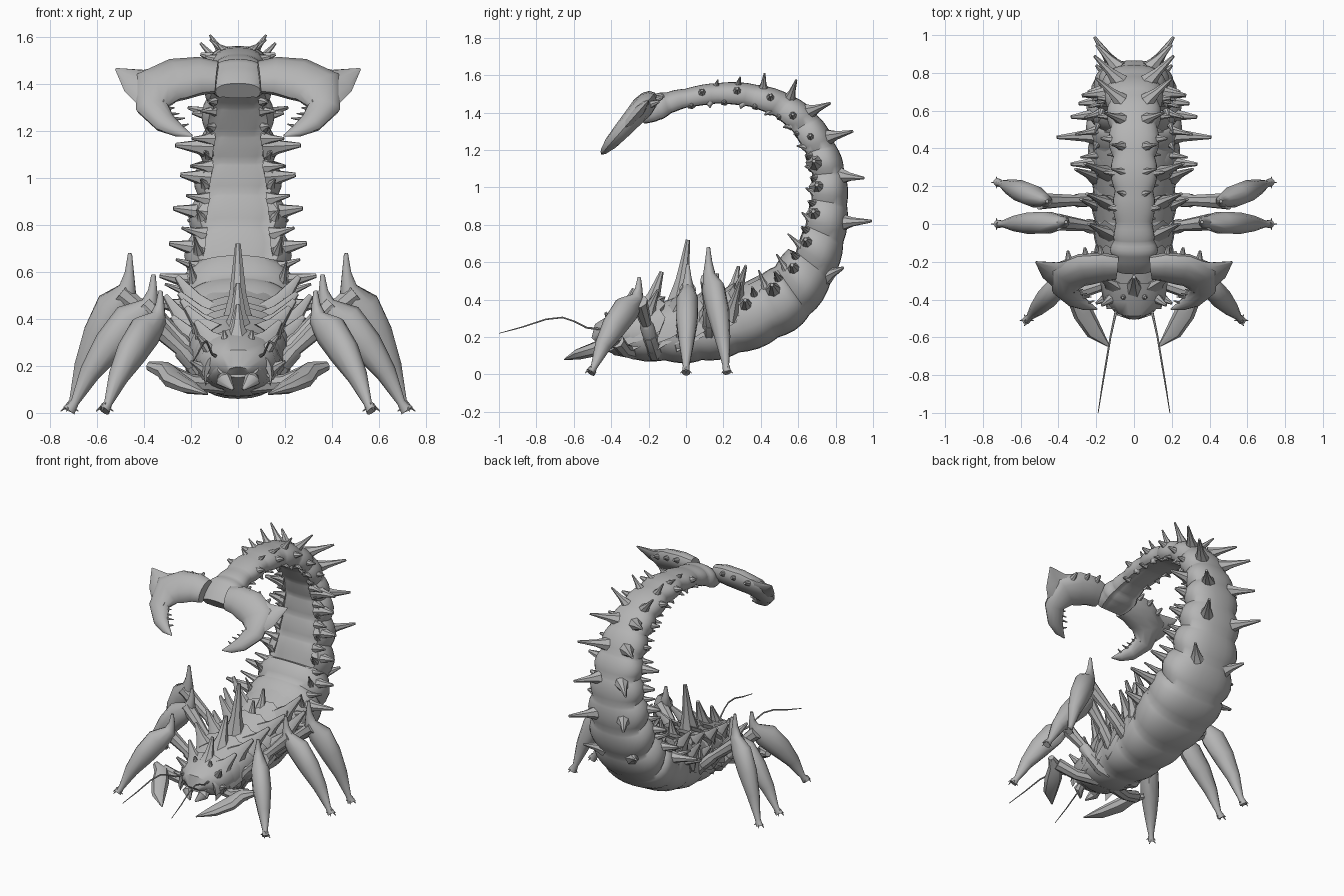
import bpy, bmesh, math
from mathutils import Vector as V

shell = bpy.data.materials.new("shell_grey")
shell.diffuse_color = (0.46, 0.46, 0.46, 1)


def finish(name, bm, mirror=False, angle=40):
    bmesh.ops.recalc_face_normals(bm, faces=bm.faces)
    me = bpy.data.meshes.new(name)
    bm.to_mesh(me)
    bm.free()
    me.materials.append(shell)
    ob = bpy.data.objects.new(name, me)
    bpy.context.collection.objects.link(ob)
    if mirror:
        ob.modifiers.new("Mirror", 'MIRROR')
    bpy.ops.object.select_all(action='DESELECT')
    ob.select_set(True)
    bpy.context.view_layer.objects.active = ob
    bpy.ops.object.shade_smooth_by_angle(angle=math.radians(angle))
    return ob


def skin(bm, rings):
    # join a stack of point rings into a capped skin
    vs = [[bm.verts.new(p) for p in r] for r in rings]
    n = len(vs[0])
    for a, b in zip(vs, vs[1:]):
        for i in range(n):
            bm.faces.new((a[i], a[(i + 1) % n], b[(i + 1) % n], b[i]))
    bm.faces.new(vs[0])
    bm.faces.new(vs[-1])


def tube(bm, pts, ra, rb, ref=(0, 1, 0), sides=8):
    # oval tube; ra is measured across the ref direction, rb along it
    pts = [V(p) for p in pts]
    ref = V(ref)
    rings = []
    for i, p in enumerate(pts):
        t = (pts[min(i + 1, len(pts) - 1)] - pts[max(i - 1, 0)]).normalized()
        u = ref.cross(t).normalized()
        v = t.cross(u)
        rings.append([p + u * ra[i] * math.cos(k * math.tau / sides)
                      + v * rb[i] * math.sin(k * math.tau / sides) for k in range(sides)])
    skin(bm, rings)


def spike(bm, base, tip, r, flat=1.0, ref=(0.1, 0.3, 0.05)):
    base, tip = V(base), V(tip)
    pts = [base, base.lerp(tip, 0.4), base.lerp(tip, 0.75), tip]
    rs = [r, r * 0.5, r * 0.3, r * 0.16]
    tube(bm, pts, rs, [x * flat for x in rs], ref, 7)


# body stations: outer y, z, inner y, z, half width
ST = [(-.47, .15, -.46, .24, .09), (-.32, .09, -.34, .33, .17), (-.12, .07, -.14, .38, .19),
      (.08, .07, .06, .40, .20), (.28, .11, .22, .43, .22), (.49, .19, .36, .50, .245),
      (.66, .31, .47, .58, .245), (.78, .50, .55, .68, .22), (.845, .70, .60, .81, .205),
      (.865, .90, .635, .94, .185), (.85, 1.08, .645, 1.06, .165), (.80, 1.23, .615, 1.17, .15),
      (.71, 1.38, .55, 1.28, .14), (.57, 1.49, .46, 1.36, .13), (.38, 1.55, .34, 1.41, .12),
      (.18, 1.56, .18, 1.43, .11), (0, 1.53, .01, 1.41, .10), (-.10, 1.51, -.07, 1.38, .11),
      (-.18, 1.49, -.13, 1.34, .125), (-.27, 1.40, -.22, 1.33, .095)]


def station(t):
    # smooth interpolation: centre, outward vector, half width
    i = min(int(t), len(ST) - 2)
    f = t - i
    p = [ST[max(0, min(len(ST) - 1, i + k))] for k in (-1, 0, 1, 2)]
    c = [.5 * (2 * b + (d - a) * f + (2 * a - 5 * b + 4 * d - e) * f * f
               + (3 * b - a - 3 * d + e) * f ** 3) for a, b, d, e in zip(*p)]
    o, n = V((0, c[0], c[1])), V((0, c[2], c[3]))
    return (o + n) / 2, (o - n) / 2, c[4]


# segmented body and tail, each segment swelling in its middle
bm = bmesh.new()
rings = []
for s in range(len(ST) - 1):
    k = .04 if s < 11 else .03
    side = .08 if 5 < s < 16 else .03
    for f, m in ((.02, -1), (.25, .3), (.5, 1), (.75, .6), (.93, -.3)):
        c, h, w = station(s + f)
        ring = []
        for a in range(28):
            ca, sa = math.cos(a * math.tau / 28), math.sin(a * math.tau / 28)
            x = math.copysign(abs(ca) ** .85, ca) * w * (1 + side * m)
            y = math.copysign(abs(sa) ** .85, sa) * (1 + k * m)
            if sa < -.75 and s > 6:      # grooved inner face
                y *= .72
            ring.append(c + h * y + V((x, 0, 0)))
        rings.append(ring)
skin(bm, rings)
finish("segmented_body", bm, angle=50)

# large paired spikes along the outer curve: station, tip y, z, x, radius
bm = bmesh.new()
for t, y, z, x, r in ((7, .84, .57, .20, .05), (8.5, .99, .82, .21, .05), (9.9, .95, 1.05, .20, .048),
                      (11.3, .89, 1.30, .21, .048), (12.3, .77, 1.45, .20, .045),
                      (13, .59, 1.575, .16, .035), (13.8, .42, 1.61, .12, .03),
                      (14.5, .29, 1.59, .12, .025), (15.1, .17, 1.575, .09, .022)):
    c, h, w = station(t)
    spike(bm, c + h * .7 + V((w * .5, 0, 0)), (x, y, z), r)
finish("outer_spikes", bm, True)

# broad side spikes on every segment, with small studs beside the inner groove
bm = bmesh.new()
for s, reach in zip(range(4, 16), (.10, .16, .10, .08, .08, .07, .11, .05, .06, .05, .045, .035)):
    c, h, w = station(s + .5)
    wide = .06 if s < 11 else .045
    out = V((w, 0, 0)) + h * (-.5 if s < 11 else -.1 if s < 13 else .3)
    spike(bm, c + out * .7, c + out + V((reach, 0, .015)), wide)
    c, h, w = station(s + .85)
    spike(bm, c + V((w * .7, 0, 0)) - h * .5, c + V((w + reach * .4, 0, .01)) - h * .8, wide * .6)
    c, h, w = station(s + .3)
    b = c - h * .6 + V((w * .78, 0, 0))
    n = .085 if s < 8 else .045
    spike(bm, b, b - h.normalized() * n + V((.02, 0, .02)), .025)
finish("side_spikes", bm, True)

# overlapping back plates with ragged rear rims
bm = bmesh.new()
for y, z, w, lift in ((-.36, .30, .17, .05), (-.24, .36, .20, .06), (-.11, .38, .21, .07),
                      (.03, .40, .22, .07), (.17, .43, .22, .07), (.29, .47, .23, .06)):
    rows = []
    deep = min(.22, z - .17)
    for dy, dz, k in ((-.09, -.02, .85), (.03, .025, 1), (.10, lift, 1.05), (.09, lift - .03, .95), (-.08, -.06, .8)):
        row = []
        for i in range(13):
            a = math.pi * i / 12
            rag = .03 * (i % 2) if dy > .05 else 0
            row.append((w * k * math.cos(a), y + dy + rag, z + dz - deep + deep * max(0, math.sin(a)) ** .7))
        rows.append(row)
    vs = [[bm.verts.new(p) for p in r] for r in rows]
    for a, b in zip(vs, vs[1:] + vs[:1]):
        for i in range(12):
            bm.faces.new((a[i], a[i + 1], b[i + 1], b[i]))
finish("back_plates", bm, angle=35)

# crest spikes down the middle of the back
bm = bmesh.new()
for y, z, ty, tz, r in ((-.34, .30, -.28, .46, .06), (-.2, .34, -.13, .55, .07), (-.04, .36, .01, .72, .075),
                        (.14, .40, .17, .54, .05), (.25, .43, .28, .58, .05)):
    spike(bm, (0, y, z), (0, ty, tz), r)
finish("crest_spikes", bm)

# broad shoulder spikes either side of the crest
bm = bmesh.new()
for y, z, x, tx, tz in ((-.33, .28, .10, .18, .39), (-.20, .33, .12, .22, .45),
                        (-.05, .35, .13, .24, .48), (.11, .38, .13, .25, .51), (.27, .42, .14, .26, .58),
                        (.08, .28, .16, .28, .41), (.24, .32, .18, .31, .50)):
    spike(bm, (x, y, z), (tx, y + .05, tz), .075, .6, (0, 1, .2))
finish("shoulder_spikes", bm, True)

# head shield with cheek horns, eyes and mouth parts
bm = bmesh.new()
tube(bm, [(0, -.30, .22), (0, -.40, .21), (0, -.45, .20), (0, -.475, .17)],
     [.18, .165, .115, .05], [.14, .11, .08, .04], (0, 0, 1), 14)
finish("head", bm)
bm = bmesh.new()
spike(bm, (.10, -.38, .24), (.17, -.43, .33), .05)
spike(bm, (.13, -.38, .18), (.20, -.42, .22), .045)
spike(bm, (.05, -.38, .27), (.06, -.39, .35), .04)
tube(bm, [(.05, -.42, .16), (.06, -.47, .14), (.02, -.50, .10)], [.035, .035, .006], [.03, .03, .006])
finish("head_horns", bm, True)
bm = bmesh.new()
bmesh.ops.create_uvsphere(bm, u_segments=12, v_segments=8, radius=.018)
bmesh.ops.translate(bm, verts=bm.verts, vec=(.035, -.453, .25))
finish("eyes", bm, True)

# feeding arms: short arm out to the elbow, blade sweeping in to a point
bm = bmesh.new()
tube(bm, [(.06, -.28, .12), (.2, -.33, .13), (.32, -.37, .18)], [.04, .035, .04], [.04, .035, .04], (0, 0, 1))
tube(bm, [(.38, -.36, .20), (.31, -.40, .18), (.27, -.47, .14), (.21, -.57, .11), (.13, -.65, .08)],
     [.02, .045, .055, .045, .004], [.02, .04, .04, .03, .004], (0, 0, 1))
finish("feeding_arms", bm, True)

# feelers
bm = bmesh.new()
rs = [.008, .006, .005, .005, .005, .004, .002]
tube(bm, [(.09, -.44, .24), (.11, -.53, .25), (.125, -.60, .285), (.135, -.66, .305), (.15, -.75, .295),
          (.17, -.87, .255), (.19, -1.0, .22)], rs, rs, (0, 0, 1), 6)
finish("feelers", bm, True)

# three leg pairs: hip, knee spike top, foot
for name, hip, knee, foot in (("front_legs", (.13, -.17, .13), (.33, -.25, .52), (.57, -.51, .01)),
                              ("middle_legs", (.12, -.03, .15), (.36, .01, .59), (.72, 0, .01)),
                              ("rear_legs", (.12, .13, .17), (.46, .12, .68), (.72, .22, .01))):
    bm = bmesh.new()
    h, k, f = V(hip), V(knee), V(foot)
    joint = k + V((.01, 0, -.17 if k.z > .6 else -.13))
    ref = V((k.y - f.y, f.x - k.x, 0))
    # hip block and two-part thigh
    tube(bm, [h - V((.06, 0, .02)), h, h.lerp(joint, .3)], [.04, .045, .04], [.04, .045, .04], ref)
    tube(bm, [h.lerp(joint, .2), h.lerp(joint, .5), h.lerp(joint, .55), joint + V((.03, 0, 0))],
         [.035, .038, .03, .045], [.035, .038, .03, .045], ref)
    # shin with tall knee spike, swollen middle and narrow ankle
    d = f - k
    at = lambda s, z: V((k.x + d.x * s, k.y + d.y * s, k.z + d.z * z))
    tube(bm, [k, at(.01, .12), at(.04, .23), at(.27, .34), at(.52, .52), at(.75, .72), at(.93, .94), f],
         [.009, .02, .042, .08, .07, .045, .018, .028], [.009, .02, .035, .06, .06, .042, .018, .022], ref, 10)
    # toes
    for dx, dy in ((.035, 0), (-.04, 0), (.01, -.03), (.01, .03)):
        spike(bm, f + V((0, 0, .025)), f + V((dx, dy, -.003)), .012)
    finish(name, bm, True)

# tail pincers: broad flat blades with hooked ends, lying in a sloping plane
P = lambda x, z: V((x, -.17 - (1.5 - z) * .88, z))
N = V((0, 1, -.88)).normalized()
bm = bmesh.new()
path = [(.09, 1.43), (.16, 1.435), (.26, 1.42), (.345, 1.385), (.365, 1.30), (.31, 1.235), (.25, 1.20), (.195, 1.18)]
tube(bm, [P(*p) for p in path], [.08, .095, .11, .115, .07, .05, .03, .004],
     [.05, .06, .06, .055, .045, .035, .02, .004], N, 12)
# outer corner of the blade, drawn out to a point
tube(bm, [P(.30, 1.38), P(.38, 1.39), P(.44, 1.415), P(.52, 1.465)], [.15, .12, .075, .005],
     [.045, .035, .025, .004], N, 8)
# teeth on the inner edge and knobs on the outer shell
for a, b in (((.32, 1.29), (.27, 1.30)), ((.31, 1.27), (.25, 1.275)), ((.29, 1.25), (.225, 1.255)),
             ((.26, 1.215), (.21, 1.23))):
    spike(bm, P(*a), P(*b), .016)
for x, z in ((.17, 1.46), (.25, 1.45), (.34, 1.43)):
    spike(bm, P(x, z), P(x + .01, z + .01) + V((0, .08, .02)), .045)
finish("tail_pincers", bm, True)
